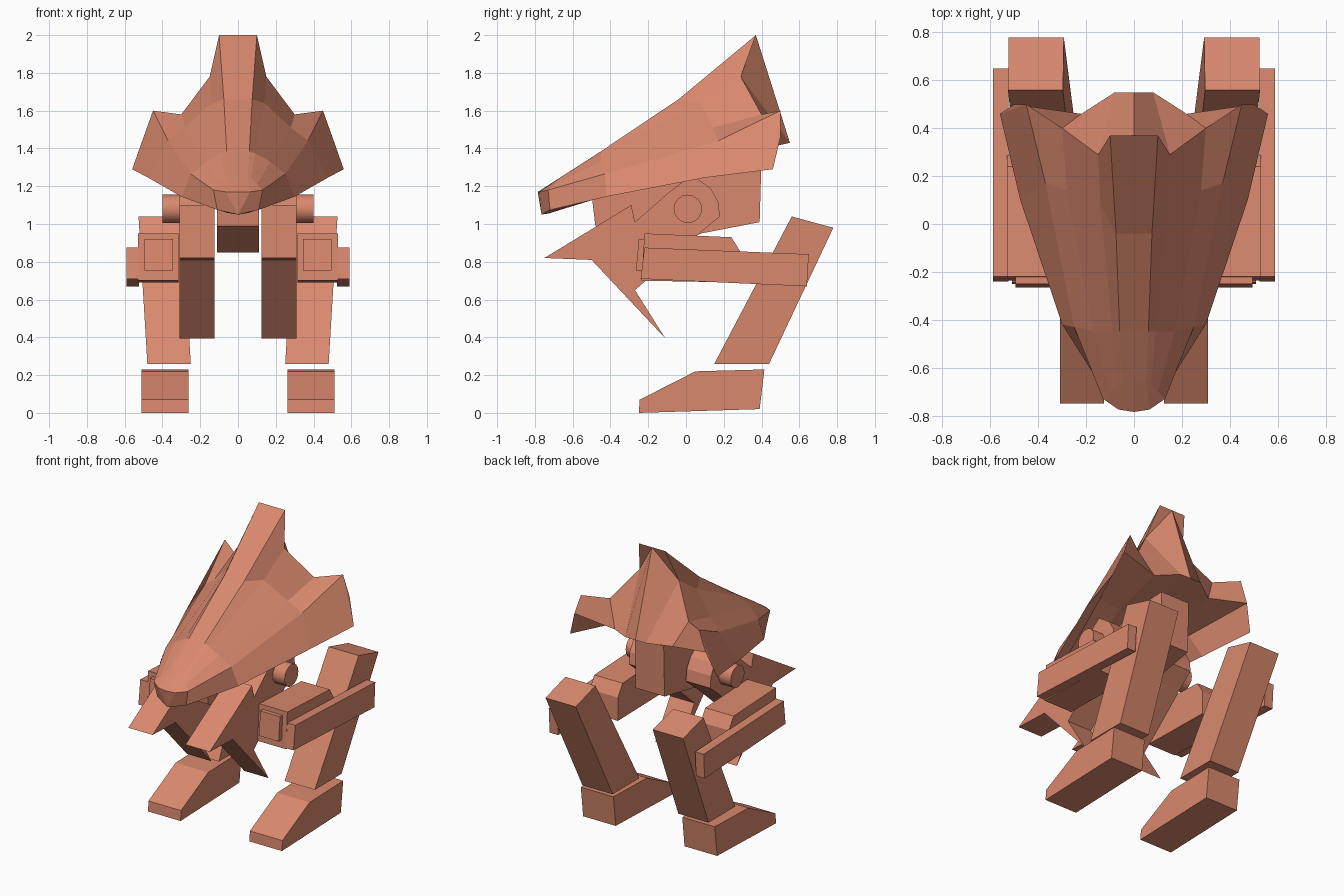
import bpy, bmesh
from mathutils import Vector

if "Cube" in bpy.data.objects:
    bpy.data.objects.remove(bpy.data.objects["Cube"])

salmon = bpy.data.materials.new("salmon_clay")
salmon.diffuse_color = (0.70, 0.25, 0.155, 1)
salmon.use_nodes = True
salmon.node_tree.nodes["Principled BSDF"].inputs["Base Color"].default_value = salmon.diffuse_color


def make(name, bm):
    bmesh.ops.remove_doubles(bm, verts=bm.verts, dist=0.0005)
    bmesh.ops.recalc_face_normals(bm, faces=bm.faces)
    me = bpy.data.meshes.new(name)
    bm.to_mesh(me)
    bm.free()
    me.materials.append(salmon)
    ob = bpy.data.objects.new(name, me)
    bpy.context.collection.objects.link(ob)
    return ob


def mirror(ob):
    """Mirror geometry across x = 0."""
    m = ob.modifiers.new("mirror", 'MIRROR')
    m.use_mirror_merge = True
    m.merge_threshold = 0.001
    return ob


def slab(name, profile, x0, x1, lean=0.0, mirrored=True):
    """Extrude a (y, z) side profile from x0 to x1; lean shifts x with height."""
    bm = bmesh.new()
    zmin = min(z for _, z in profile)
    rings = [[bm.verts.new((x + lean * (z - zmin), y, z)) for y, z in profile]
             for x in (x0, x1)]
    bm.faces.new(rings[0])
    bm.faces.new(rings[1])
    n = len(profile)
    for i in range(n):
        j = (i + 1) % n
        bm.faces.new((rings[0][i], rings[0][j], rings[1][j], rings[1][i]))
    ob = make(name, bm)
    return mirror(ob) if mirrored else ob


# Armoured head: half cross-sections from the rear edge to the nose,
# each running crest -> crest side -> shoulder -> wing ridge -> lower edge -> underside
sections = [
    [(.10, .37, 2.0), (.15, .29, 1.78), (.30, .40, 1.58), (.45, .50, 1.60),
     (.56, .46, 1.29), (.50, .50, 1.46), (.22, .46, 1.41), (.08, .55, 1.43)],
    [(.075, -.04, 1.66), (.14, .08, 1.64), (.28, .14, 1.51), (.37, .17, 1.44),
     (.475, .10, 1.245), (.36, .10, 1.35), (.20, .10, 1.33), (.08, .10, 1.34)],
    [(.06, -.45, 1.385), (.09, -.45, 1.375), (.17, -.45, 1.33), (.25, -.43, 1.265),
     (.30, -.42, 1.145), (.22, -.42, 1.17), (.13, -.42, 1.16), (.06, -.42, 1.15)],
    [(.05, -.66, 1.25), (.07, -.67, 1.24), (.10, -.70, 1.21), (.13, -.73, 1.18),
     (.11, -.72, 1.075), (.09, -.72, 1.07), (.06, -.72, 1.06), (.03, -.73, 1.055)],
]
bm = bmesh.new()
rows = [[bm.verts.new(p) for p in s] for s in sections]
# centre-line copies of the first and last point of each section
top_mid = [bm.verts.new((0, r[0].co.y, r[0].co.z)) for r in rows]
low_mid = [bm.verts.new((0, r[-1].co.y, r[-1].co.z)) for r in rows]
rows = [[t] + r + [b] for t, r, b in zip(top_mid, rows, low_mid)]
for a, b in zip(rows, rows[1:]):
    for i in range(len(a) - 1):
        bm.faces.new((a[i], a[i + 1], b[i + 1], b[i]))
# sloping rear wall
r = rows[0]
for ids in ((0, 1, 2), (0, 2, 8, 9), (2, 3, 7, 8), (3, 4, 6, 7), (4, 5, 6)):
    bm.faces.new([r[i] for i in ids])
# blunt nose
n = rows[-1]
lip_mid = bm.verts.new((0, -.785, 1.17))
lip = bm.verts.new((.065, -.775, 1.17))
tip = bm.verts.new((0, -.765, 1.05))
for f in ((n[0], n[1], lip, lip_mid), (n[1], n[2], n[3], n[4], lip),
          (lip_mid, lip, tip), (lip, n[4], n[5], tip),
          (tip, n[5], n[6], n[7], n[8], n[9])):
    bm.faces.new(f)
mirror(make("armoured_head", bm))

# Central body under the head
slab("body", [(.40, 1.36), (.39, 1.01), (.08, .95), (-.15, .85),
              (-.48, .99), (-.50, 1.16), (.10, 1.35)], -.11, .11, mirrored=False)

# Forked claws at each side of the body
slab("forked_claw", [(-.75, .82), (-.29, 1.10), (-.27, 1.01), (-.10, 1.16), (.03, 1.26),
                     (.13, 1.19), (.17, 1.12), (.18, 1.04), (.07, .95), (-.27, .65),
                     (-.11, .395), (-.50, .81)], .125, .31)

# Round hip stubs
bm = bmesh.new()
bmesh.ops.create_cone(bm, cap_ends=True, segments=16, radius1=.075, radius2=.075, depth=.10)
for v in bm.verts:
    v.co = Vector((.35 + v.co.z, .01 + v.co.x, 1.08 + v.co.y))
stub = mirror(make("hip_stub", bm))
for p in stub.data.polygons:
    p.use_smooth = len(p.vertices) == 4
stub.data.set_sharp_from_angle(angle=.6)

# Thigh housing, its front plate and the long outer bar
slab("thigh_housing", [(-.22, .95), (.24, .93), (.29, .85), (.29, .69), (-.235, .70)], .315, .53)
slab("thigh_front_plate", [(-.25, .92), (-.22, .92), (-.22, .755), (-.265, .755)], .345, .495)
slab("outer_bar", [(-.22, .875), (.65, .84), (.64, .67), (-.24, .71)], .525, .59)

# Shins and feet
slab("shin", [(.56, 1.04), (.78, .98), (.44, .26), (.15, .26)], .25, .48, lean=.06)
slab("foot", [(-.25, .0), (-.245, .07), (.05, .22), (.415, .23), (.39, .02)], .262, .51)
